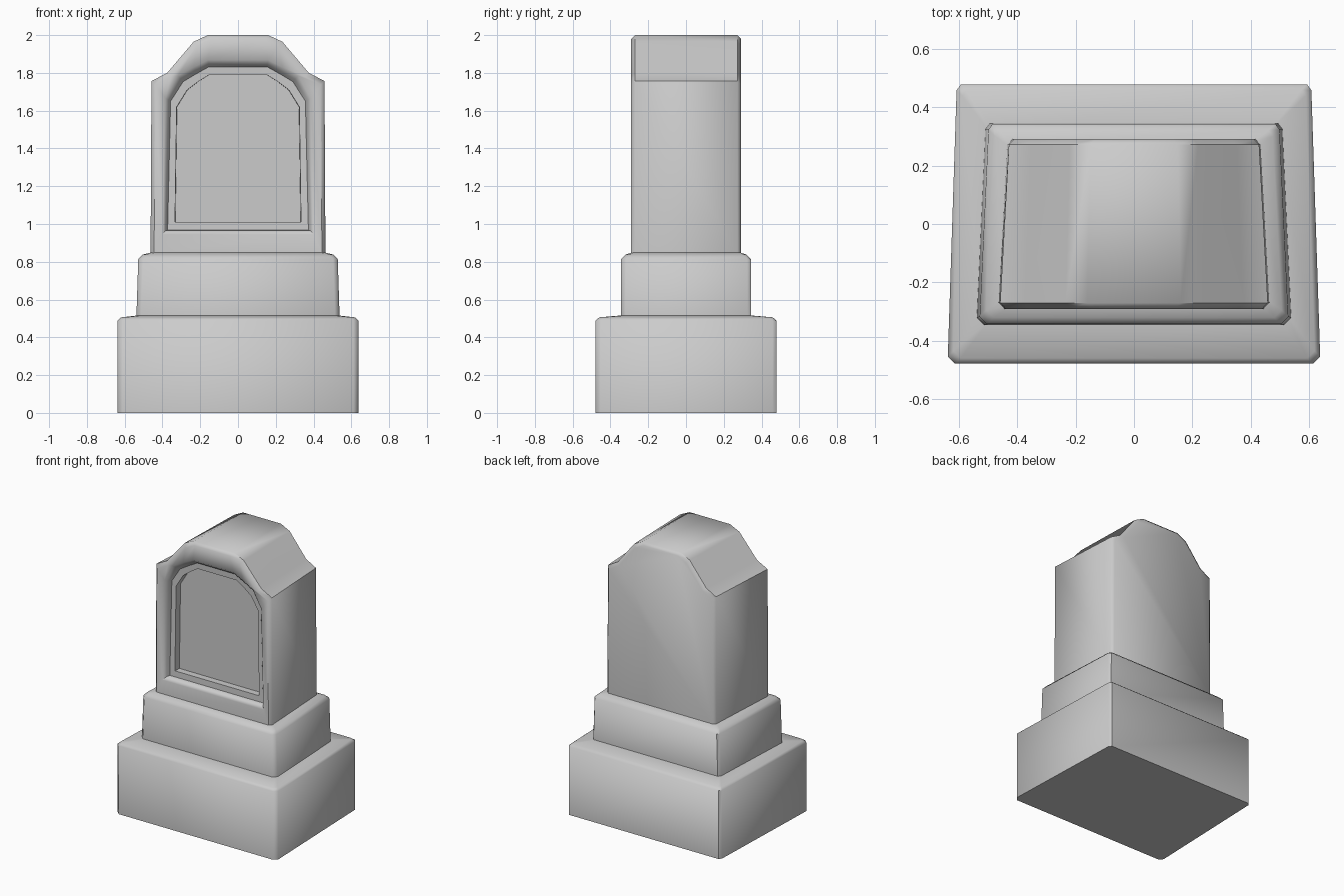
import bpy, bmesh, math

if "Cube" in bpy.data.objects:
    bpy.data.objects.remove(bpy.data.objects["Cube"])


def loft(name, rings):
    """Skin a list of equal-length closed rings and cap both ends."""
    bm = bmesh.new()
    loops = [[bm.verts.new(p) for p in ring] for ring in rings]
    n = len(loops[0])
    for a, b in zip(loops, loops[1:]):
        for i in range(n):
            j = (i + 1) % n
            bm.faces.new((a[i], a[j], b[j], b[i]))
    bm.faces.new(loops[0])
    bm.faces.new(loops[-1])
    bmesh.ops.recalc_face_normals(bm, faces=bm.faces)
    mesh = bpy.data.meshes.new(name)
    bm.to_mesh(mesh)
    bm.free()
    obj = bpy.data.objects.new(name, mesh)
    bpy.context.collection.objects.link(obj)
    bpy.ops.object.select_all(action='DESELECT')
    obj.select_set(True)
    bpy.context.view_layer.objects.active = obj
    bpy.ops.object.shade_smooth_by_angle(angle=math.radians(50))
    return obj


def footprint(w, d, z, c=0.025):
    """Plan outline, slightly narrower at the back, with chamfered corners."""
    b = w - 0.03
    half = [(w - c, -d), (w, -d + c), (b, d - c * 0.8), (b - c * 0.6, d)]
    return [(x, y, z) for x, y in half] + [(-x, y, z) for x, y in reversed(half)]


def arch(half, y, inset=0.0):
    """Mirrored upright outline; its width tapers towards the back."""
    taper = 1 - 0.065 * (y + 0.27) / 0.54
    pts = [((x - inset) * taper, y, z if i == 0 else z - inset)
           for i, (x, z) in enumerate(half)]
    return pts + [(-x, y, z) for x, y, z in reversed(pts)]


# Stepped plinth
loft("base_block", [footprint(0.637, 0.478, 0), footprint(0.637, 0.478, 0.49),
                    footprint(0.618, 0.459, 0.506), footprint(0.52, 0.33, 0.517)])
loft("middle_block", [footprint(0.538, 0.345, 0.505), footprint(0.528, 0.343, 0.815),
                      footprint(0.505, 0.32, 0.838), footprint(0.45, 0.28, 0.852)])

# Arched upper stone with stepped recess in the front
outer = [(0.463, 0.845), (0.458, 1.757), (0.375, 1.80), (0.235, 1.965), (0.16, 2.0)]
rim = [(0.40, 0.945), (0.383, 1.665), (0.318, 1.785), (0.235, 1.83), (0.16, 1.868)]
recess = [(0.383, 0.965), (0.366, 1.655), (0.302, 1.767), (0.228, 1.808), (0.155, 1.845)]
ledge = [(0.374, 0.968), (0.358, 1.65), (0.292, 1.753), (0.222, 1.795), (0.155, 1.832)]
panel = [(0.335, 1.01), (0.326, 1.62), (0.27, 1.71), (0.21, 1.755), (0.153, 1.79)]
loft("arched_stone", [
    arch(outer, 0.29, 0.018), arch(outer, 0.272), arch(outer, -0.27),
    arch(outer, -0.29, 0.02), arch(rim, -0.285), arch(recess, -0.262),
    arch(ledge, -0.24), arch(panel, -0.238), arch(panel, -0.19)])
